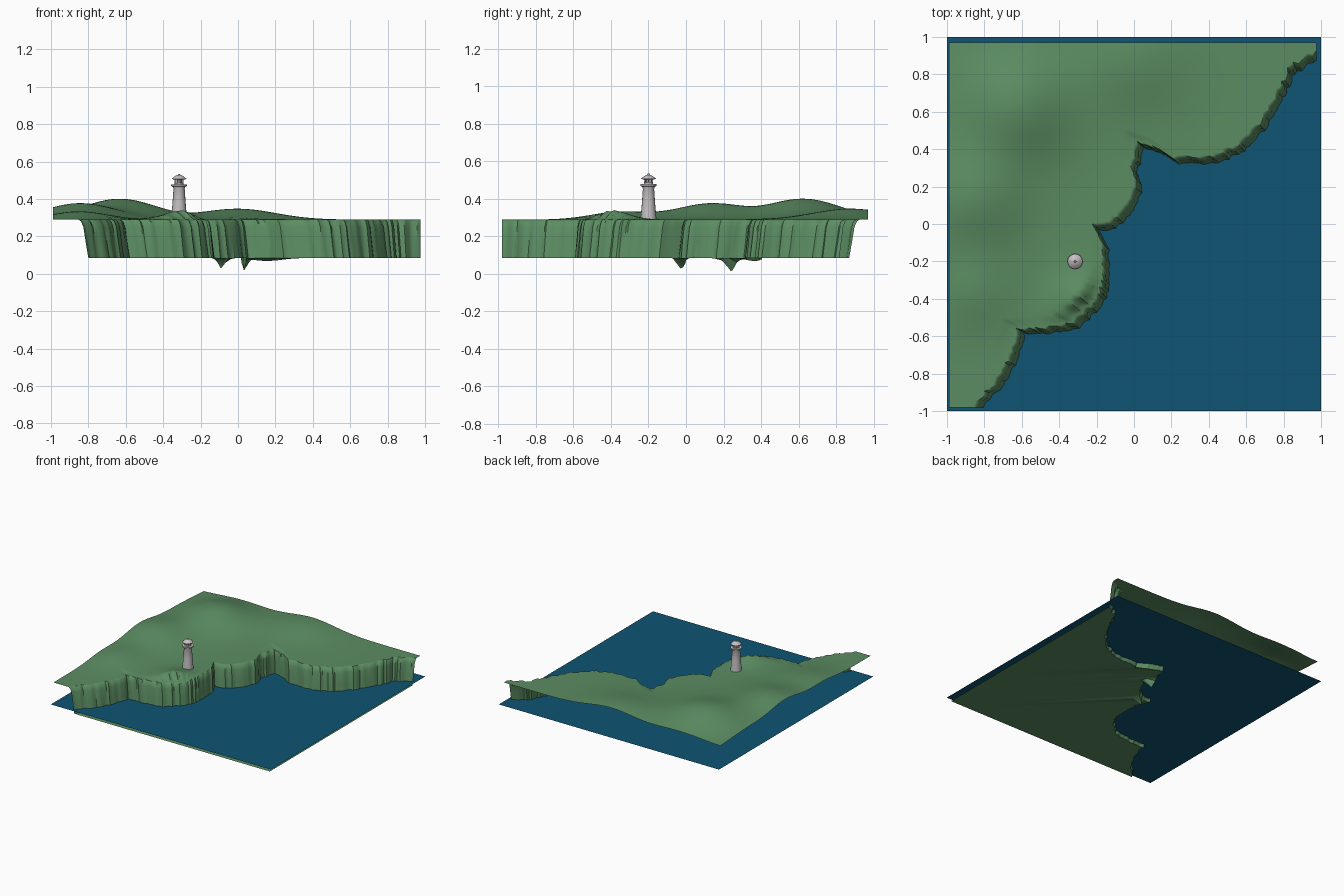
import bpy, bmesh, math, random
from mathutils import Vector

if "Cube" in bpy.data.objects:
    bpy.data.objects.remove(bpy.data.objects["Cube"])

random.seed(4)


def material(name, rgb):
    m = bpy.data.materials.new(name)
    m.diffuse_color = (*rgb, 1)
    m.use_nodes = True
    m.node_tree.nodes["Principled BSDF"].inputs["Base Color"].default_value = m.diffuse_color
    return m


GREEN = material("grass green", (0.105, 0.265, 0.122))
BLUE = material("sea blue", (0.0045, 0.09, 0.17))
GREY = material("tower grey", (0.56, 0.53, 0.54))


def make(name, bm, mat, angle=None):
    me = bpy.data.meshes.new(name)
    bm.to_mesh(me)
    bm.free()
    ob = bpy.data.objects.new(name, me)
    bpy.context.collection.objects.link(ob)
    me.materials.append(mat)
    if angle:
        bpy.ops.object.select_all(action='DESELECT')
        ob.select_set(True)
        bpy.context.view_layer.objects.active = ob
        bpy.ops.object.shade_smooth_by_angle(angle=math.radians(angle))
    return ob


# Coastline at the foot of the cliff
COAST = [(-.80, -.98), (-.66, -.82), (-.60, -.67), (-.58, -.59), (-.48, -.59), (-.29, -.56),
         (-.18, -.46), (-.13, -.36), (-.13, -.14), (-.18, -.04), (-.08, -.02), (.02, .10),
         (.05, .20), (.02, .27), (.06, .40), (.16, .37), (.24, .32), (.46, .32), (.59, .39),
         (.70, .50), (.80, .67), (.86, .80), (.975, .87)]
X0, X1, Y0, Y1 = -.99, .975, -.98, .97
FLOOR, TOP, SEA = .085, .29, .115


def resample(pts, step):
    out = []
    for a, b in zip(pts, pts[1:]):
        a, b = Vector(a), Vector(b)
        n = max(1, round((b - a).length / step))
        for k in range(n):
            p = a.lerp(b, k / n)
            if out:
                p += Vector((1, -1)) * random.uniform(-.006, .006)
            out.append(p)
    return out + [Vector(pts[-1])]


# Hills: x, y, height, spread
HILLS = [(-.63, .63, .11, .2), (-.85, .13, .085, .19), (0, .88, .058, .2),
         (-.28, -.42, .055, .1), (-.85, -.36, .04, .15)]


def hill(p):
    return sum(h * math.exp(-((p.x - x) ** 2 + (p.y - y) ** 2) / (2 * r * r))
               for x, y, h, r in HILLS)


def seabed(p):
    z = FLOOR - .018 * math.exp(-((p - Vector((.14, .33))).length / .12) ** 2)
    for c in ((-.08, -.03), (.03, .24)):
        z -= .065 * math.exp(-((p - Vector(c)).length / .03) ** 2)
    return max(z, 0.0)


def land_edge(s):
    return Vector((X0, s - X0)) if s < X0 + Y1 else Vector((s - Y1, Y1))


def sea_edge(s):
    return Vector((s - Y0, Y0)) if s < X1 + Y0 else Vector((X1, s - X1))


def snap(values, target):
    i = min(range(len(values)), key=lambda k: abs(values[k] - target))
    values[i] = target


coast = resample(COAST, .018)
s_sea = [p.x + p.y for p in coast]
s0, s1 = s_sea[0], s_sea[-1]
s_land = [X0 + Y0 + (s - s0) * (X1 + Y1 - X0 - Y0) / (s1 - s0) for s in s_sea]
snap(s_sea, X1 + Y0)
snap(s_land, X0 + Y1)

# Terrain: one open sheet of seabed, cliff and hilly land
CLIFF = [(.014, .17), (.026, .25), (.038, .28), (.052, TOP)]
SEGS = 44
bm = bmesh.new()
columns = []
for p, ss, sl in zip(coast, s_sea, s_land):
    land, sea = land_edge(sl), sea_edge(ss)
    col = []

    def put(q, z):
        col.append(bm.verts.new((q.x, q.y, z)))

    out = sea - p
    near = p + out * min(.5, .06 / max(out.length, 1e-6))
    put(sea, FLOOR)
    put(near, FLOOR)
    put(p, seabed(p))
    inland = land - p
    dist = inland.length
    d = inland.normalized()
    wob = random.uniform(.85, 1.15)
    for inset, z in CLIFF:
        put(p + d * inset * wob, z)
    start = CLIFF[-1][0] * wob
    for k in range(1, SEGS + 1):
        t = start + (dist - start) * (k / SEGS) ** 1.3
        q = p + d * t
        f = min(1, (t - start) / .1)
        put(q, TOP + hill(q) * f * f * (3 - 2 * f))
    columns.append(col)
for a, b in zip(columns, columns[1:]):
    for j in range(len(a) - 1):
        bm.faces.new((a[j], b[j], b[j + 1], a[j + 1]))
bmesh.ops.remove_doubles(bm, verts=bm.verts, dist=1e-4)
make("coast_terrain", bm, GREEN, 40)

# Sea surface
bm = bmesh.new()
bmesh.ops.create_grid(bm, x_segments=1, y_segments=1, size=1)
for v in bm.verts:
    v.co.z = SEA
make("sea_surface", bm, BLUE)

# Lighthouse
LX, LY = -.315, -.2


def lathe(name, profile, sides, angle):
    bm = bmesh.new()
    rings = [[bm.verts.new((LX + r * math.cos(2 * math.pi * k / sides),
                            LY + r * math.sin(2 * math.pi * k / sides), z))
              for k in range(sides)] for r, z in profile]
    for a, b in zip(rings, rings[1:]):
        for k in range(sides):
            n = (k + 1) % sides
            bm.faces.new((a[k], a[n], b[n], b[k]))
    bm.faces.new(rings[0][::-1])
    bm.faces.new(rings[-1])
    return make(name, bm, GREY, angle)


lathe("lighthouse_tower", [(.044, .27), (.042, .30), (.035, .38), (.030, .455), (.034, .466)], 16, 35)
lathe("gallery_deck", [(.036, .466), (.043, .470), (.043, .479), (.039, .479)], 16, 35)
lathe("lantern_base", [(.024, .478), (.024, .487)], 12, 35)
lathe("lantern_core", [(.012, .485), (.012, .51)], 8, 35)
lathe("lantern_roof", [(.030, .505), (.040, .507), (.026, .520), (.012, .528), (.007, .529), (.004, .535)], 16, 35)

# Lantern posts
bm = bmesh.new()
for k in range(8):
    a = 2 * math.pi * k / 8
    made = bmesh.ops.create_cube(bm, size=1)["verts"]
    for v in made:
        v.co = Vector((LX + .022 * math.cos(a) + v.co.x * .005,
                       LY + .022 * math.sin(a) + v.co.y * .005,
                       .496 + v.co.z * .024))
make("lantern_posts", bm, GREY)
